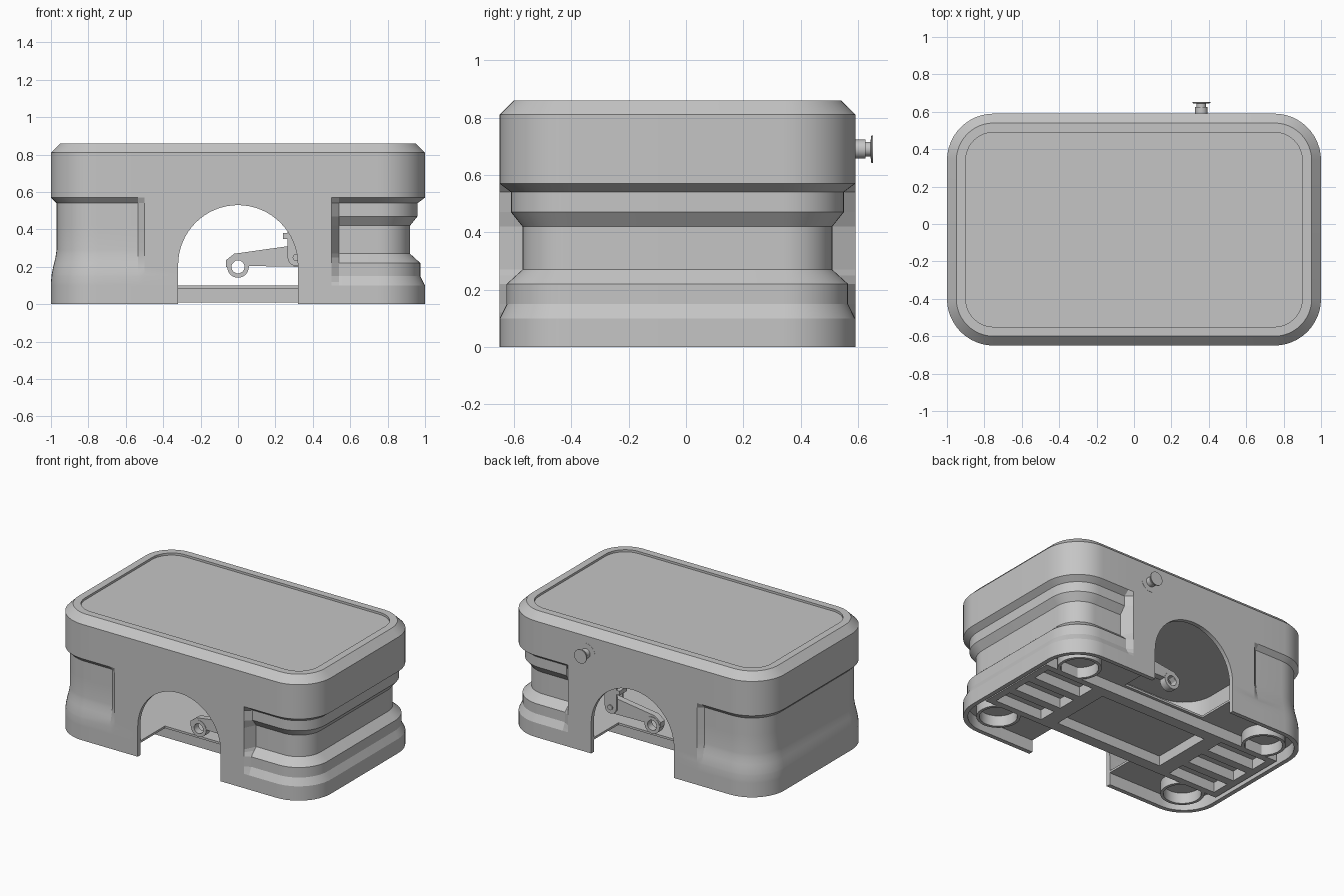
import bpy, bmesh, math
from mathutils import Matrix, Vector

if "Cube" in bpy.data.objects:
    bpy.data.objects.remove(bpy.data.objects["Cube"])

grey = bpy.data.materials.new("plain grey")
grey.use_nodes = True
COLOUR = (0.56, 0.56, 0.56, 1)
grey.diffuse_color = COLOUR
grey.node_tree.nodes["Principled BSDF"].inputs["Base Color"].default_value = COLOUR

HX, HY, CY, RADIUS, WALL = 1.0, 0.62, -0.03, 0.25, 0.03


def finish(name, bm, angle=30):
    bmesh.ops.recalc_face_normals(bm, faces=bm.faces)
    mesh = bpy.data.meshes.new(name)
    bm.to_mesh(mesh)
    bm.free()
    obj = bpy.data.objects.new(name, mesh)
    bpy.context.collection.objects.link(obj)
    mesh.materials.append(grey)
    shade(obj, angle)
    return obj


def shade(obj, angle):
    bpy.ops.object.select_all(action="DESELECT")
    bpy.context.view_layer.objects.active = obj
    obj.select_set(True)
    bpy.ops.object.shade_smooth_by_angle(angle=math.radians(angle))


def add_box(bm, x, y, z):
    centre = Vector([sum(r) / 2 for r in (x, y, z)])
    size = [abs(r[1] - r[0]) for r in (x, y, z)]
    bmesh.ops.create_cube(bm, size=1, matrix=Matrix.Translation(centre) @ Matrix.Diagonal((*size, 1)))


def add_prism(bm, outline, y0, y1):
    """Extrude an x-z outline along y."""
    face = bm.faces.new([bm.verts.new((x, y0, z)) for x, z in outline])
    ext = bmesh.ops.extrude_face_region(bm, geom=[face])
    bmesh.ops.translate(bm, vec=(0, y1 - y0, 0),
                        verts=[v for v in ext["geom"] if isinstance(v, bmesh.types.BMVert)])


def add_lathe(bm, profile, centre, steps=32, closed=False, upright=False):
    """Turn (radius, height) points round an axis along y, or along z if upright."""
    rings = []
    for r, h in profile:
        flat = [(r * math.cos(math.tau * i / steps), r * math.sin(math.tau * i / steps)) for i in range(steps)]
        rings.append([bm.verts.new(Vector(centre) + Vector((a, b, h) if upright else (a, h, b)))
                      for a, b in flat])
    if closed:
        rings.append(rings[0])
    bridge(bm, rings)
    if not closed:
        bm.faces.new(rings[0])
        bm.faces.new(rings[-1])


def bridge(bm, rings):
    for a, b in zip(rings, rings[1:]):
        n = len(a)
        for i in range(n):
            j = (i + 1) % n
            bm.faces.new((a[i], a[j], b[j], b[i]))


def cut(obj, bm, angle):
    cutter = finish("cutter", bm)
    mod = obj.modifiers.new("cut", "BOOLEAN")
    mod.operation, mod.solver, mod.object = "DIFFERENCE", "EXACT", cutter
    bpy.context.view_layer.objects.active = obj
    bpy.ops.object.modifier_apply(modifier=mod.name)
    bpy.data.objects.remove(cutter)
    shade(obj, angle)


# Rounded rectangle outline: position, normal, and which side recess it lies in
def outline():
    pts = []
    for k in range(4):
        sx, sy = ((1, 1), (-1, 1), (-1, -1), (1, -1))[k]
        for i in range(13):
            a = math.pi / 2 * (k + i / 12)
            n = Vector((math.cos(a), math.sin(a), 0))
            pts.append((Vector((sx * (HX - RADIUS), CY + sy * (HY - RADIUS), 0)) + n * RADIUS, n, sx))
        if k in (0, 2):
            for x, side in ((0.54, 1), (0.5, 0), (-0.5, 0), (-0.535, -1)):
                # the stepped recess is always on +x, the smooth one on -x
                if k == 2:
                    x, side = {0.54: -0.535, -0.535: 0.54}.get(x, -x), -side
                pts.append((Vector((x, CY + sy * HY, 0)), Vector((0, sy, 0)), side))
    return pts


# Recess depth against height on each side
STEPPED = [(0, 0), (0.1, 0), (0.15, 0.025), (0.22, 0.025), (0.27, 0.08),
           (0.42, 0.08), (0.47, 0.04), (0.54, 0.04), (0.57, 0), (1, 0)]
SMOOTH = [(0, 0), (0.12, 0), (0.16, 0.004), (0.2, 0.012), (0.25, 0.024),
          (0.29, 0.03), (0.54, 0.03), (0.57, 0), (1, 0)]


def depth(profile, z):
    for (z0, d0), (z1, d1) in zip(profile, profile[1:]):
        if z <= z1:
            return d0 + (d1 - d0) * (z - z0) / (z1 - z0)


POINTS = outline()


def ring(bm, z, inset=0):
    out = []
    for p, n, side in POINTS:
        d = inset
        if side:
            d += depth(STEPPED if side > 0 else SMOOTH, z)
        out.append(bm.verts.new((p.x - n.x * d, p.y - n.y * d, z)))
    return out


# Hollow outer shell with chamfered rim and sunken lid
levels = sorted({z for z, d in STEPPED + SMOOTH if z < 0.6})
bm = bmesh.new()
outer = [ring(bm, z) for z in levels + [0.81]]
outer += [ring(bm, z, d) for z, d in ((0.86, 0.05), (0.86, 0.1), (0.845, 0.1))]
inner = [ring(bm, z, WALL) for z in levels + [0.79]]
bm.faces.new(outer[-1])
bm.faces.new(inner[-1])
bridge(bm, list(reversed(inner)) + outer)
shell = finish("shell", bm)

# Arched opening through front and back
bm = bmesh.new()
arch = [(0.32 * math.cos(math.pi * i / 32), 0.21 + 0.32 * math.sin(math.pi * i / 32)) for i in range(33)]
add_prism(bm, [(0.32, -0.1)] + arch + [(-0.32, -0.1)], -1, 1)
cut(shell, bm, 12)

# Thin floor, open behind each arch
bm = bmesh.new()
sheet = [ring(bm, z, WALL) for z in (0.085, 0.1)]
bridge(bm, sheet)
bm.faces.new(sheet[0])
bm.faces.new(sheet[1])
floor = finish("floor_plate", bm)
bm = bmesh.new()
for s in (-1, 1):
    add_box(bm, (-0.32, 0.32), (CY + s * 0.32, CY + s), (-0.1, 0.3))
cut(floor, bm, 12)

# Ribbed frame under the floor
bm = bmesh.new()
add_box(bm, (-0.95, 0.95), (CY - 0.3, CY + 0.3), (0.01, 0.095))
frame = finish("floor_ribs", bm)
bm = bmesh.new()
add_box(bm, (-0.42, 0.42), (CY - 0.22, CY + 0.22), (-0.1, 0.08))
for s in (-1, 1):
    for row in (-1, 0, 1):
        y = CY + row * 0.19
        add_box(bm, (s * 0.53, s * 0.9), (y - 0.065, y + 0.065), (-0.1, 0.08))
cut(frame, bm, 12)

# Round foot sockets in the corners
for side, sx in (("left", 1), ("right", -1)):
    for end, sy in (("front", -1), ("back", 1)):
        bm = bmesh.new()
        add_lathe(bm, [(0.12, 0.01), (0.14, 0.01), (0.14, 0.09), (0.12, 0.09)],
                  (sx * 0.76, CY + sy * 0.4, 0), closed=True, upright=True)
        finish(f"{end}_{side}_foot_socket", bm)

# Lever with a ring end and its hanger, near each opening
for name, y in (("front", -0.41), ("back", 0.35)):
    bm = bmesh.new()
    add_lathe(bm, [(0.035, -0.025), (0.058, -0.025), (0.058, 0.025), (0.035, 0.025)],
              (0, y, 0.2), closed=True)
    add_prism(bm, [(0.045, 0.205), (0.32, 0.2), (0.34, 0.25), (0.3, 0.315), (-0.02, 0.27),
                   (-0.065, 0.235), (-0.065, 0.2), (-0.045, 0.2), (0, 0.245)], y - 0.022, y + 0.022)
    finish(name + "_lever", bm)
    bm = bmesh.new()
    lug = [(0.31 + 0.045 * math.cos(a), 0.25 + 0.045 * math.sin(a))
           for a in (math.pi + math.pi * i / 10 for i in range(11))]
    for s in (-1, 1):
        add_prism(bm, lug + [(0.355, 0.4), (0.265, 0.4)], y + s * 0.025, y + s * 0.04)
    add_box(bm, (0.24, 0.36), (y - 0.04, y + 0.04), (0.35, 0.38))
    add_box(bm, (0.33, 0.36), (y - 0.04, y + 0.04), (0.38, 0.79))
    add_lathe(bm, [(0.018, -0.05), (0.018, 0.05)], (0.31, y, 0.25), steps=16)
    finish(name + "_lever_hanger", bm)

# Turned knob on the back wall
bm = bmesh.new()
add_lathe(bm, [(0.07, -0.01), (0.07, 0.001), (0.033, 0.001), (0.033, 0.035), (0.025, 0.035),
               (0.025, 0.053), (0.048, 0.056), (0.048, 0.062)], (0.36, CY + HY, 0.69))
finish("back_knob", bm)
